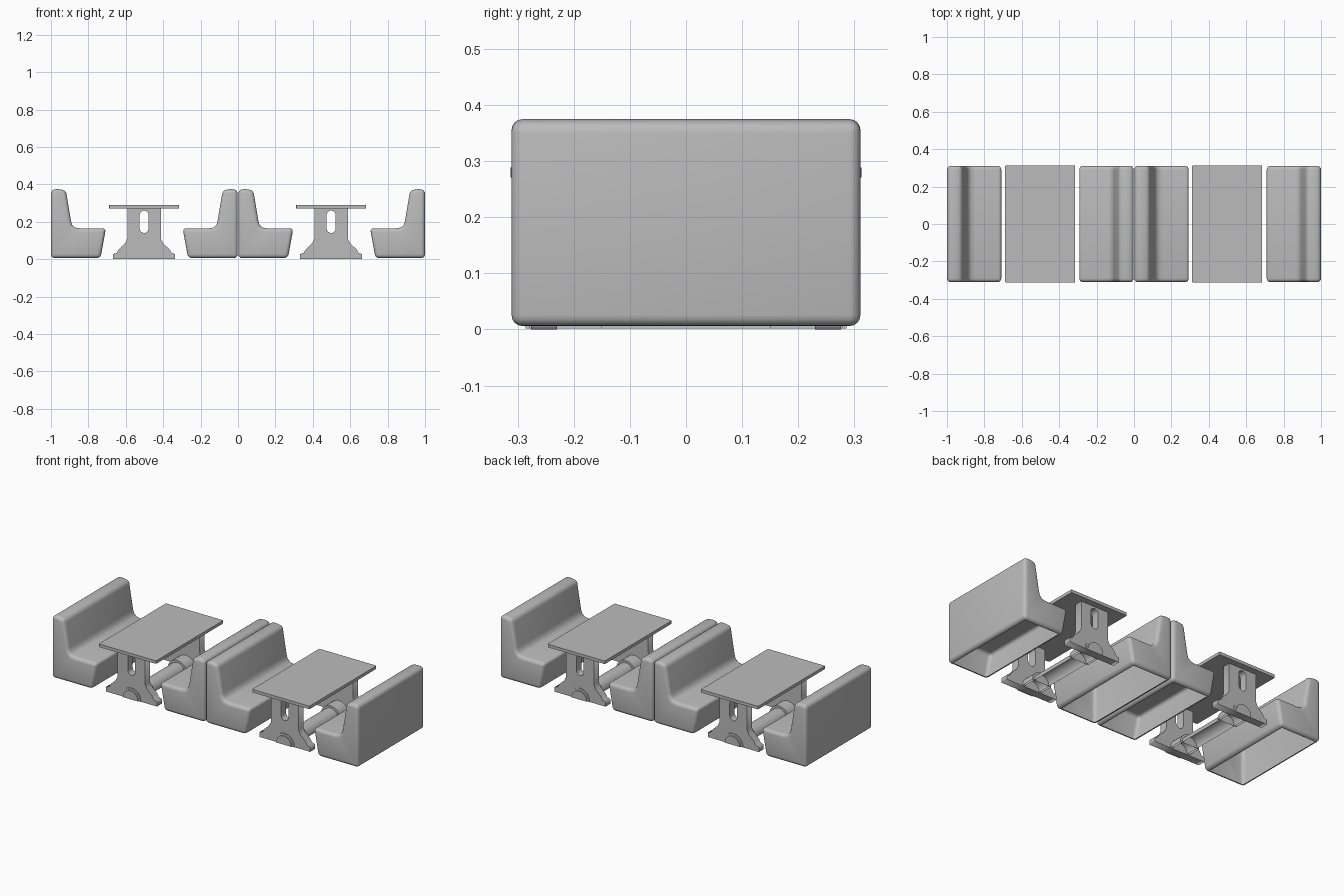
import bpy, bmesh, math
from mathutils import Matrix

cube = bpy.data.objects.get("Cube")
if cube:
    bpy.data.objects.remove(cube, do_unlink=True)

grey = bpy.data.materials.new("plain_grey")
grey.use_nodes = True
grey.diffuse_color = (0.5, 0.5, 0.5, 1)
grey.node_tree.nodes["Principled BSDF"].inputs["Base Color"].default_value = (0.5, 0.5, 0.5, 1)


def finish(obj, smooth=None):
    obj.data.materials.clear()
    obj.data.materials.append(grey)
    bpy.ops.object.select_all(action="DESELECT")
    obj.select_set(True)
    bpy.context.view_layer.objects.active = obj
    if smooth:
        bpy.ops.object.shade_smooth_by_angle(angle=math.radians(smooth))
    return obj


def from_bmesh(name, bm, smooth=None):
    mesh = bpy.data.meshes.new(name)
    bm.to_mesh(mesh)
    bm.free()
    obj = bpy.data.objects.new(name, mesh)
    bpy.context.collection.objects.link(obj)
    return finish(obj, smooth)


def prism(bm, points, y0, y1):
    """Extrude an x-z outline along y."""
    face = bm.faces.new([bm.verts.new((x, y0, z)) for x, z in points])
    new = bmesh.ops.extrude_face_region(bm, geom=[face])["geom"]
    bmesh.ops.translate(bm, vec=(0, y1 - y0, 0),
                        verts=[v for v in new if isinstance(v, bmesh.types.BMVert)])
    bmesh.ops.recalc_face_normals(bm, faces=bm.faces)


# Padded bench: rounded L outline, hollow underneath
BENCH = [(0, 0.006), (0, 0.37), (0.035, 0.375), (0.08, 0.368), (0.107, 0.205),
         (0.113, 0.183), (0.129, 0.169), (0.153, 0.165), (0.294, 0.165), (0.265, 0.006)]


def bench(name, back_x, direction):
    bm = bmesh.new()
    prism(bm, [(back_x + direction * u, z) for u, z in BENCH], -0.311, 0.311)
    sharp = [e for e in bm.edges if e.calc_face_angle(0) > math.radians(35)]
    bmesh.ops.bevel(bm, geom=sharp, offset=0.02, segments=4, profile=0.5,
                    affect="EDGES", clamp_overlap=True)
    low = min(v.co.z for v in bm.verts)
    base = [f for f in bm.faces if f.normal.z < -0.99 and f.calc_center_median().z < low + 0.002]
    bmesh.ops.delete(bm, geom=base, context="FACES")
    return from_bmesh(name, bm, 45)


# Table leg: flared outline with a rounded slot cut through it
LEG = [(0.166, 0), (0.166, 0.027), (0.146, 0.034), (0.136, 0.052),
       (0.102, 0.084), (0.09, 0.108), (0.09, 0.274)]


def leg(name, cx, cy):
    curve = bpy.data.curves.new(name, "CURVE")
    curve.dimensions = "2D"
    curve.fill_mode = "BOTH"
    curve.extrude = 0.023
    slot = []
    for i in range(18):
        k = i if i < 9 else i - 1
        a = math.pi * k / 8
        slot.append((0.024 * math.cos(a), (0.236 if i < 9 else 0.164) + 0.024 * math.sin(a)))
    for outline in (LEG + [(-x, z) for x, z in reversed(LEG)], slot):
        spline = curve.splines.new("POLY")
        spline.points.add(len(outline) - 1)
        for point, (x, z) in zip(spline.points, outline):
            point.co = (x, z, 0, 1)
        spline.use_cyclic_u = True
    obj = bpy.data.objects.new(name, curve)
    bpy.context.collection.objects.link(obj)
    obj.matrix_world = Matrix.Translation((cx, cy, 0)) @ Matrix.Rotation(math.pi / 2, 4, "X")
    bpy.ops.object.select_all(action="DESELECT")
    obj.select_set(True)
    bpy.context.view_layer.objects.active = obj
    bpy.ops.object.convert(target="MESH")
    return finish(bpy.context.view_layer.objects.active)


# Half-round floor pipe and its end sleeves, open towards the floor
def half_pipe(name, cx, radius, y0, y1):
    arc = [(cx + radius * math.cos(math.pi * i / 16), 0.002 + radius * math.sin(math.pi * i / 16))
           for i in range(17)]
    bm = bmesh.new()
    prism(bm, arc, y0, y1)
    bmesh.ops.delete(bm, geom=[f for f in bm.faces if f.normal.z < -0.99], context="FACES")
    return from_bmesh(name, bm, 40)


def table(side, cx):
    bm = bmesh.new()
    bmesh.ops.create_cube(bm, size=1, matrix=Matrix.Translation((cx, 0, 0.28))
                          @ Matrix.Diagonal((0.374, 0.626, 0.018, 1)))
    upright = [e for e in bm.edges if abs(e.verts[0].co.z - e.verts[1].co.z) > 0.01]
    bmesh.ops.bevel(bm, geom=upright, offset=0.005, segments=2, profile=0.5, affect="EDGES")
    from_bmesh(side + "_table_top", bm)
    half_pipe(side + "_floor_pipe", cx, 0.05, -0.286, 0.286)
    for end, s in (("front", -1), ("back", 1)):
        leg(f"{side}_table_{end}_leg", cx, s * 0.253)
        half_pipe(f"{side}_pipe_{end}_sleeve", cx, 0.063, *sorted((s * 0.15, s * 0.28)))


# Two booths side by side, each with facing benches and a table
for side, cx in (("right", -0.5), ("left", 0.5)):
    bench(side + "_booth_right_bench", cx - 0.498 if cx > 0 else cx - 0.5, 1)
    bench(side + "_booth_left_bench", cx + 0.498 if cx < 0 else cx + 0.5, -1)
    table(side, cx - 0.002)
